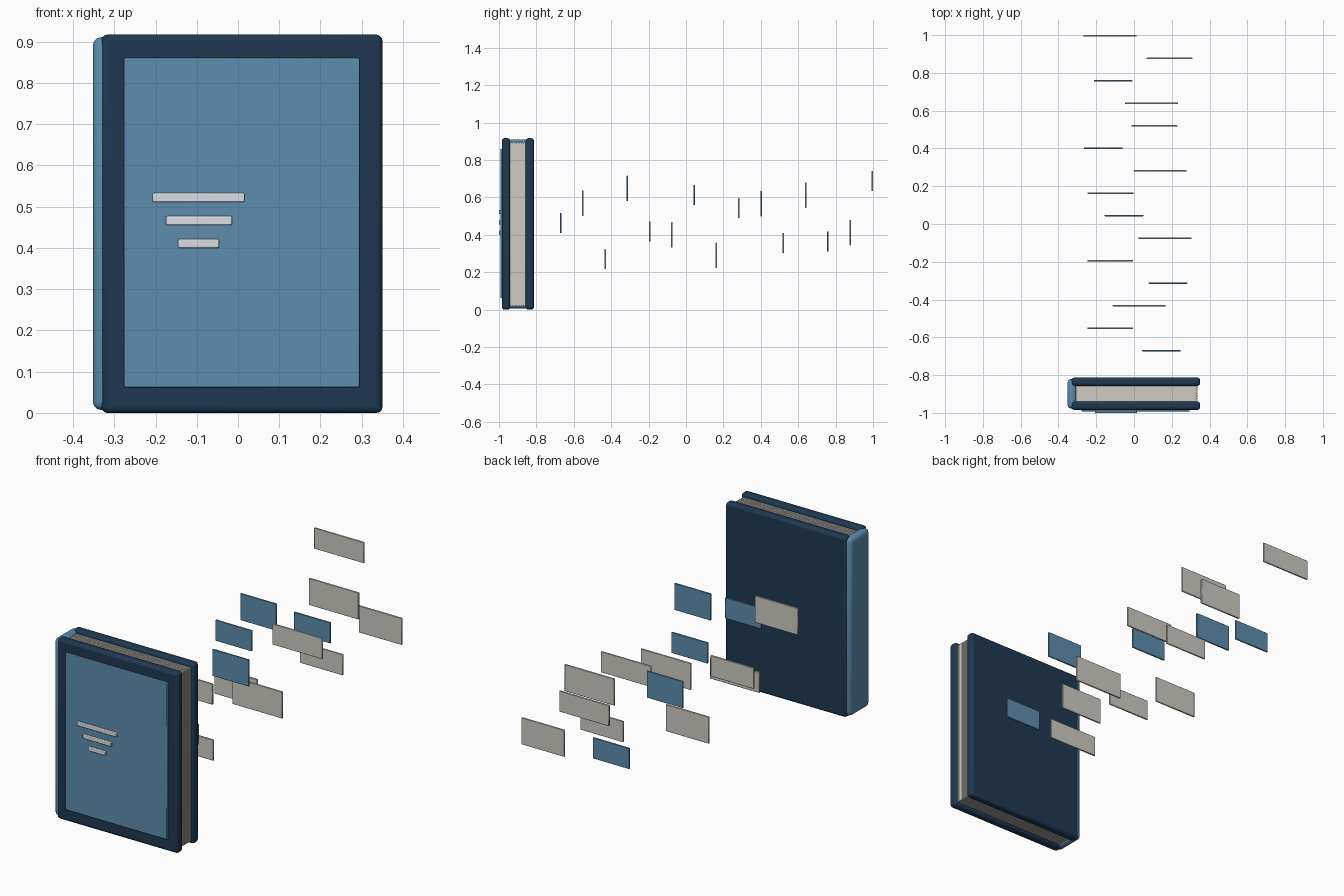
import bpy

if "Cube" in bpy.data.objects:
    bpy.data.objects.remove(bpy.data.objects["Cube"])


def material(name, rgb):
    m = bpy.data.materials.new(name)
    m.diffuse_color = (*rgb, 1)
    m.use_nodes = True
    m.node_tree.nodes["Principled BSDF"].inputs["Base Color"].default_value = m.diffuse_color
    return m


NAVY = material("navy", (0.013, 0.04, 0.085))
BLUE = material("blue", (0.11, 0.27, 0.43))
PAPER = material("paper", (0.62, 0.60, 0.55))
SILVER = material("silver", (0.70, 0.74, 0.79))


def box(name, x, y, z, mat, bevel=0.0, segments=3):
    """Box from (min, max) ranges, with optional rounded edges."""
    bpy.ops.mesh.primitive_cube_add(
        size=1, location=[(a + b) / 2 for a, b in (x, y, z)])
    ob = bpy.context.object
    ob.name = name
    ob.scale = [b - a for a, b in (x, y, z)]
    bpy.ops.object.transform_apply(location=False, rotation=False, scale=True)
    ob.data.materials.append(mat)
    if bevel:
        mod = ob.modifiers.new("bevel", 'BEVEL')
        mod.width = bevel
        mod.segments = segments
        bpy.ops.object.shade_smooth_by_angle()
    return ob


# Covers and spine
box("front_cover", (-0.331, 0.35), (-0.984, -0.94), (0, 0.917), NAVY, 0.014)
box("back_cover", (-0.331, 0.35), (-0.857, -0.813), (0, 0.917), NAVY, 0.014)
box("spine", (-0.352, -0.305), (-0.977, -0.82), (0.007, 0.911), BLUE, 0.02)

# Page block: recessed core with sheets standing slightly proud
box("page_core", (-0.31, 0.328), (-0.942, -0.855), (0.022, 0.892), PAPER)
SHEETS = 7
pitch = 0.083 / SHEETS
for i in range(SHEETS):
    y0 = -0.94 + i * pitch + 0.0015
    box(f"page_{i + 1}", (-0.31, 0.336), (y0, y0 + pitch - 0.003),
        (0.016, 0.899), PAPER)

# Front panel and three short title bars
box("front_panel", (-0.277, 0.295), (-0.992, -0.98), (0.062, 0.86), BLUE, 0.003, 2)
for i, (x0, x1, z) in enumerate([(-0.207, 0.016, 0.522),
                                 (-0.175, -0.015, 0.466),
                                 (-0.145, -0.046, 0.411)]):
    box(f"title_bar_{i + 1}", (x0, x1), (-1.0, -0.988),
        (z - 0.011, z + 0.011), SILVER, 0.003, 2)

# Floating cards trailing behind the book: sizes and colours cycle
CENTRES = [(0.145, 0.463), (-0.126, 0.570), (0.027, 0.270), (0.180, 0.648),
           (-0.126, 0.418), (0.164, 0.400), (-0.053, 0.613), (-0.124, 0.290),
           (0.139, 0.544), (-0.164, 0.567), (0.108, 0.357), (0.093, 0.612),
           (-0.111, 0.365), (0.188, 0.412), (-0.127, 0.688)]
for i, (x, z) in enumerate(CENTRES):
    w = (0.102, 0.121, 0.140)[i % 3]
    h = (0.053, 0.068)[i % 2]
    y = -0.67 + 0.119 * i
    box(f"card_{i + 1}", (x - w, x + w), (y - 0.004, y + 0.004),
        (z - h, z + h), BLUE if i % 3 == 0 else PAPER, 0.0015, 1)
